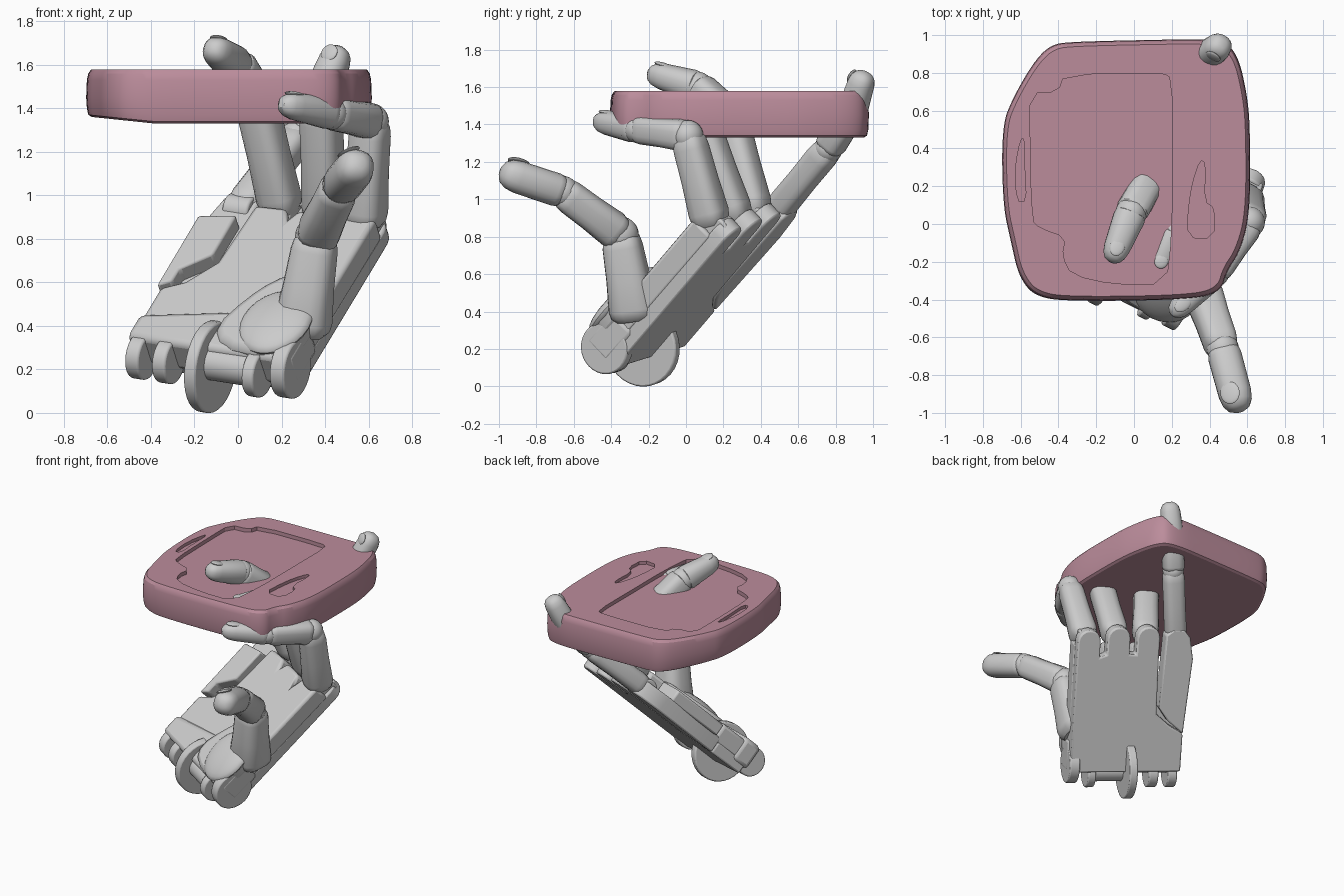
import bpy, bmesh, math
from mathutils import Vector, Matrix

if "Cube" in bpy.data.objects:
    bpy.data.objects.remove(bpy.data.objects["Cube"])

# Palm frame: W across (little finger -> index), L along, N out of the palm
W = Vector((0.88, -0.45, -0.14)).normalized()
L = Vector((0.41, 0.59, 0.69))
L = (L - W * L.dot(W)).normalized()
N = W.cross(L)
O = Vector((-0.45, -0.02, 0.195))
FRAME = Matrix((W, L, N)).transposed().to_4x4()
FRAME.translation = O


def P(u, v, n):
    return O + W * u + L * v + N * n


def smooth(ob, angle):
    bpy.ops.object.select_all(action='DESELECT')
    ob.select_set(True)
    bpy.context.view_layer.objects.active = ob
    bpy.ops.object.shade_smooth_by_angle(angle=math.radians(angle))


def finish(name, bm, mat=None, angle=35, matrix=None):
    bmesh.ops.recalc_face_normals(bm, faces=bm.faces)
    me = bpy.data.meshes.new(name)
    bm.to_mesh(me)
    bm.free()
    ob = bpy.data.objects.new(name, me)
    bpy.context.collection.objects.link(ob)
    if matrix:
        ob.matrix_world = matrix
    if mat:
        me.materials.append(mat)
    smooth(ob, angle)
    return ob


def loft(bm, rings):
    loops = [[bm.verts.new(p) for p in r] for r in rings]
    for a, b in zip(loops, loops[1:]):
        for i in range(len(a)):
            j = (i + 1) % len(a)
            bm.faces.new((a[i], a[j], b[j], b[i]))
    bm.faces.new(loops[0][::-1])
    bm.faces.new(loops[-1])


def rounded(pts, times=2):
    for _ in range(times):
        new = []
        for i, p in enumerate(pts):
            q = pts[(i + 1) % len(pts)]
            new += [(p[0] * .75 + q[0] * .25, p[1] * .75 + q[1] * .25),
                    (p[0] * .25 + q[0] * .75, p[1] * .25 + q[1] * .75)]
        pts = new
    return pts


def bevel(ob, width):
    m = ob.modifiers.new("bevel", 'BEVEL')
    m.width, m.segments, m.limit_method = width, 2, 'ANGLE'
    m.angle_limit = math.radians(40)


def slab(name, pts, n0, n1, width=0.012, matrix=FRAME):
    bm = bmesh.new()
    loft(bm, [[(x, y, n) for x, y in pts] for n in (n0, n1)])
    ob = finish(name, bm, matrix=matrix)
    if width:
        bevel(ob, width)
    return ob


def cut(ob, cutter):
    m = ob.modifiers.new("cut", 'BOOLEAN')
    m.operation, m.object, m.solver = 'DIFFERENCE', cutter, 'EXACT'
    smooth(ob, 25)
    bpy.ops.object.modifier_apply(modifier="cut")
    bpy.data.objects.remove(cutter)
    smooth(ob, 25)


def pin(name, u, v, n, r, width):
    bm = bmesh.new()
    bmesh.ops.create_cone(bm, cap_ends=True, segments=32, radius1=r, radius2=r, depth=width,
                          matrix=Matrix.Translation((u, v, n)) @ Matrix.Rotation(math.pi / 2, 4, 'Y'))
    bevel(finish(name, bm, matrix=FRAME), .01)


def segment(name, a, b, ra, rb, side, tip=False, square=3.0):
    # Rounded-box finger segment with soft ends
    d = (b - a).normalized()
    s = (side - d * side.dot(d)).normalized()
    f = d.cross(s)
    prof = [(0, .72), (.06, .93), (.14, 1), (.5, .97), (.86, 1), (.95, .95), (1, .8)]
    if tip:
        prof = [(0, .78), (.05, .97), (.12, 1.02), (.45, 1), (.72, .98), (.86, .88), (.95, .66), (1, .3)]
    rings = []
    for t, k in prof:
        r = (ra + (rb - ra) * t) * k
        ring = []
        for i in range(20):
            c, q = math.cos(i * math.pi / 10), math.sin(i * math.pi / 10)
            k2 = r / (abs(c) ** square + abs(q) ** square) ** (1 / square)
            ring.append(a.lerp(b, t) + s * c * k2 + f * q * k2)
        rings.append(ring)
    bm = bmesh.new()
    loft(bm, rings)
    finish(name, bm)


def ball(name, c, scale, axes=None):
    bm = bmesh.new()
    bmesh.ops.create_uvsphere(bm, u_segments=24, v_segments=14, radius=1)
    rot = axes.to_4x4() if axes else Matrix()
    bm.transform(Matrix.Translation(c) @ rot @ Matrix.Diagonal((*scale, 1)))
    finish(name, bm)


def digit(name, pts, radii, side, nail_dir):
    pts = [Vector(p) for p in pts]
    last = len(pts) - 2
    for i, (a, b) in enumerate(zip(pts, pts[1:])):
        segment(f"{name}_segment_{i + 1}", a, b, radii[i], radii[i + 1], side, i == last,
                2.4 if i == last else 3.2)
        if i:
            ball(f"{name}_joint_{i}", a, [radii[i] * .98] * 3)
    # Nail
    a, b = pts[-2], pts[-1]
    d = (b - a).normalized()
    k = Vector(nail_dir)
    k = (k - d * k.dot(d)).normalized()
    s = d.cross(k)
    ball(name + "_nail", a.lerp(b, .76) + k * radii[-1] * .93,
         (radii[-1] * .6, (b - a).length * .17, .012), Matrix((s, d, k)).transposed())


# Palm: flat back with rounded knuckle lobes, slot before the little finger
outline = [(0, 0.02), (0.82, 0.02)]
for uc, r, base in ((.74, .085, 1.0), (.52, .085, 1.02), (.30, .085, 1.02)):
    outline += [(uc + r, base - .12)]
    outline += [(uc + r * math.cos(t * math.pi / 8), base + r * math.sin(t * math.pi / 8)) for t in range(9)]
    outline += [(uc - r, base - .12)]
outline += [(.205, .45), (.10, .36), (0, .30)]
slab("palm_back", outline, 0, .09)
slab("palm_body", [(0, .02), (.82, .02), (.83, .97), (.66, .95), (.63, .86), (.60, .94), (.44, .94), (.41, .87),
                   (.38, .94), (.22, .93), (.20, .55), (.10, .40), (0, .34)], .07, .21, .02)
slab("little_finger_strip", [(.0, .3), (.12, .40), (.19, .5), (.17, 1.04), (.12, 1.08), (.04, 1.08), (-.01, 1.02),
                             (-.04, .86)], 0, .12)
slab("little_finger_cover", [(-.03, .36), (.03, .40), (.03, .48), (.15, .60), (.15, .86), (-.03, .82)], .11, .20)

# Heel of the palm and thumb mound
slab("palm_heel", [(-.01, -.01), (.83, .0), (.83, .25), (.4, .24), (-.01, .14)], .05, .235, .03)
slab("thumb_mound", rounded([(.36, .02), (.83, -.01), (.84, .42), (.68, .56), (.5, .42)], 2), .15, .265, .035)
ball("thumb_socket", P(.68, .2, .25), (.17, .2, .055), FRAME.to_3x3())

# Wrist hinge
pin("wrist_disc", .38, .02, .08, .213, .06)
for i, (u, v, w, r) in enumerate(((.05, -.02, .07, .105), (.19, -.02, .07, .105), (.65, -.01, .06, .11),
                                  (.79, .055, .075, .14))):
    pin(f"wrist_lug_{i + 1}", u, v, .12, r, w)
pin("wrist_axle", .5, 0, .13, .08, .24)
for i, u in enumerate((.08, .30, .52, .74)):
    pin(f"knuckle_pin_{i + 1}", u, 1.0, .08, .07, .13)

# Fingers
back = (0, 0, 1)
digit("index", [P(.74, .98, .13), (.61, .01, 1.34), (.43, -.26, 1.375), (.20, -.48, 1.42)],
      (.10, .085, .075, .06), W, back)
digit("middle", [P(.52, 1.0, .1), (.38, .08, 1.41), (.22, -.04, 1.49), (.12, -.25, 1.50)],
      (.095, .09, .075, .06), W, back)
digit("ring", [P(.30, 1.0, .1), (.08, .23, 1.45), (-.015, .06, 1.6), (-.12, -.2, 1.68)],
      (.095, .09, .085, .065), W, back)
digit("little", [P(.08, 1.0, .08), (.27, .76, 1.27), (.38, .885, 1.46), (.47, .955, 1.68)],
      (.078, .078, .078, .07), W, (-.5, -.8, .2))
digit("thumb", [(.29, -.27, .36), (.36, -.35, .81), (.47, -.66, 1.04), (.56, -.99, 1.15)],
      (.135, .10, .087, .09), Vector((1, -.2, 0)), (-.2, -.3, 1))

# Held plate with soft uneven outline
pink = bpy.data.materials.new("pink")
pink.diffuse_color = (0.50, 0.265, 0.33, 1)
pink.use_nodes = True
pink.node_tree.nodes["Principled BSDF"].inputs["Base Color"].default_value = pink.diffuse_color
edge = rounded([(-.33, .965), (.1, .975), (.46, .98), (.55, .9), (.60, .68), (.615, .5), (.615, .05), (.56, -.15),
                (.49, -.25), (.46, -.36), (.3, -.40), (-.3, -.41), (-.52, -.39), (-.61, -.28), (-.65, -.1),
                (-.695, .1), (-.70, .52), (-.64, .67), (-.53, .86), (-.44, .95)], 3)
cx, cy = -.04, .28
bm = bmesh.new()
loft(bm, [[(cx + (x - cx) * k, cy + (y - cy) * k, z + (.03 * max(0, -x - .4) / .3 if z < 1.4 else 0)) for x, y in edge]
          for k, z in ((.96, 1.33), (.985, 1.34), (.995, 1.37), (1, 1.45), (.995, 1.53), (.985, 1.56), (.965, 1.578))])
plate = finish("plate", bm, pink)

# Recesses in the plate top
shapes = {
    "centre_recess": ([(-.55, .45), (-.55, .69), (-.40, .70), (-.37, .79), (.15, .80), (.20, .77), (.20, .4),
                       (.20, -.05), (.17, -.32), (-.1, -.32), (-.33, -.27), (-.38, -.17), (-.36, -.07), (-.5, -.02),
                       (-.54, .02)], 1.55),
    "left_recess": ([(-.62, .12), (-.57, .12), (-.58, .3), (-.58, .45), (-.60, .45), (-.63, .3)], 1.555),
    "right_recess": ([(.28, -.07), (.42, -.08), (.43, .08), (.37, .12), (.38, .32), (.35, .34), (.31, .22),
                      (.29, .1)], 1.555),
}
for name, (pts, z) in shapes.items():
    cut(plate, slab(name, rounded(pts, 1), z, 1.7, 0, Matrix()))
